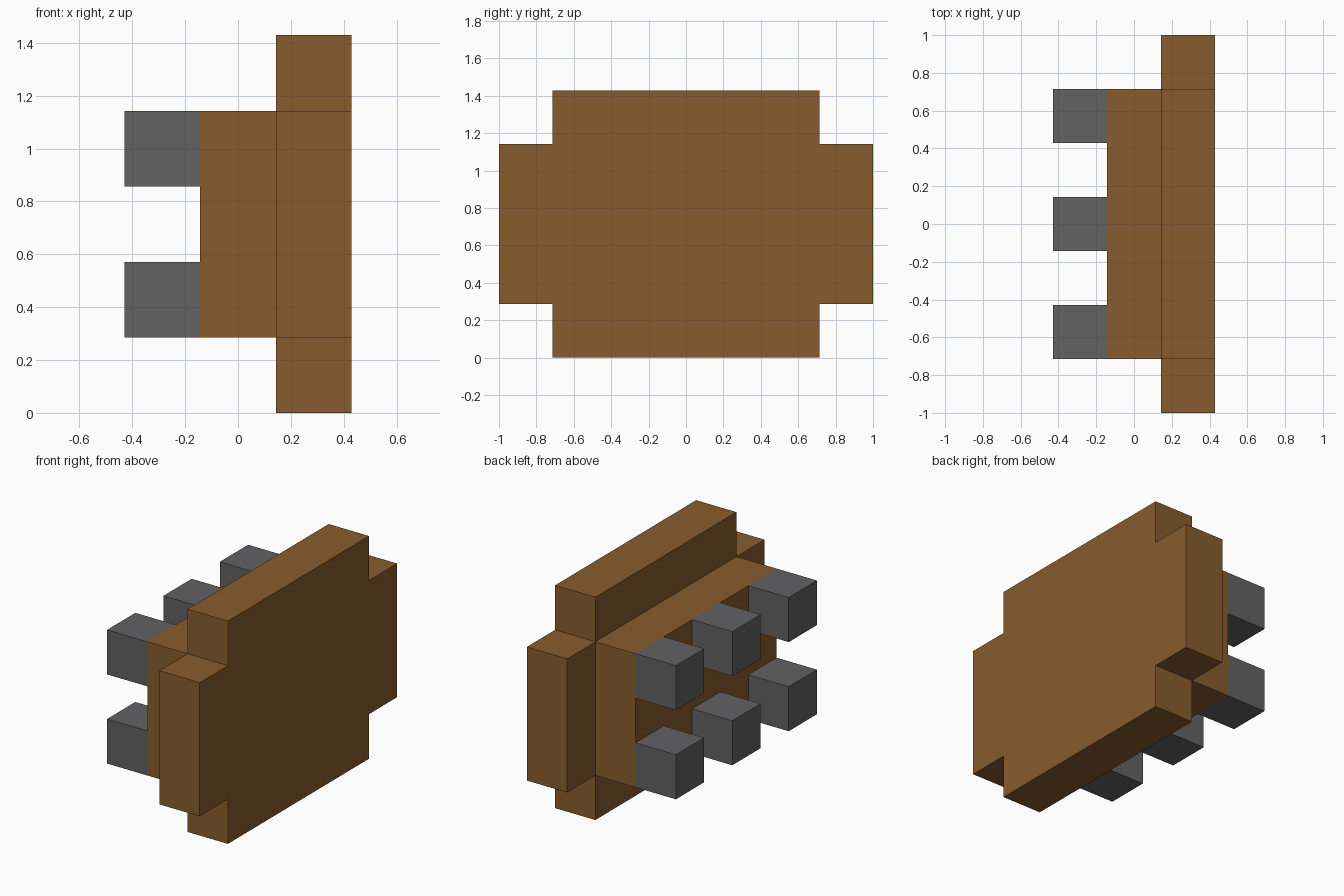
import bpy
import bmesh

cube = bpy.data.objects.get("Cube")
if cube:
    bpy.data.objects.remove(cube, do_unlink=True)

U = 2 / 7  # grid unit: the model is 3 x 7 x 5 units


def make_material(name, color):
    mat = bpy.data.materials.new(name)
    mat.use_nodes = True
    mat.diffuse_color = color
    mat.node_tree.nodes["Principled BSDF"].inputs["Base Color"].default_value = color
    return mat


brown = make_material("brown", (0.246, 0.107, 0.026, 1))
grey = make_material("dark grey", (0.122, 0.122, 0.127, 1))


def extrude_profile(name, profile, x0, x1, mat):
    """Extrude a (y, z) outline along x; all values in grid units."""
    bm = bmesh.new()
    face = bm.faces.new([bm.verts.new((x0 * U, y * U, z * U)) for y, z in profile])
    ext = bmesh.ops.extrude_face_region(bm, geom=[face])
    verts = [g for g in ext["geom"] if isinstance(g, bmesh.types.BMVert)]
    bmesh.ops.translate(bm, verts=verts, vec=((x1 - x0) * U, 0, 0))
    bmesh.ops.recalc_face_normals(bm, faces=bm.faces)
    mesh = bpy.data.meshes.new(name)
    bm.to_mesh(mesh)
    bm.free()
    mesh.materials.append(mat)
    obj = bpy.data.objects.new(name, mesh)
    bpy.context.collection.objects.link(obj)
    return obj


def rect(y0, y1, z0, z1):
    return [(y0, z0), (y1, z0), (y1, z1), (y0, z1)]


# Plate with its four corners notched
plate = [(-2.5, 0), (2.5, 0), (2.5, 1), (3.5, 1), (3.5, 4), (2.5, 4),
         (2.5, 5), (-2.5, 5), (-2.5, 4), (-3.5, 4), (-3.5, 1), (-2.5, 1)]
extrude_profile("notched_plate", plate, 0.5, 1.5, brown)

# Raised block behind the plate
extrude_profile("middle_block", rect(-2.5, 2.5, 1, 4), -0.5, 0.5, brown)

# Two rows of three studs
for row, z in (("lower", 1), ("upper", 3)):
    for place, y in (("front", -2), ("middle", 0), ("back", 2)):
        extrude_profile(f"{row}_{place}_stud", rect(y - 0.5, y + 0.5, z, z + 1),
                        -1.5, -0.5, grey)
